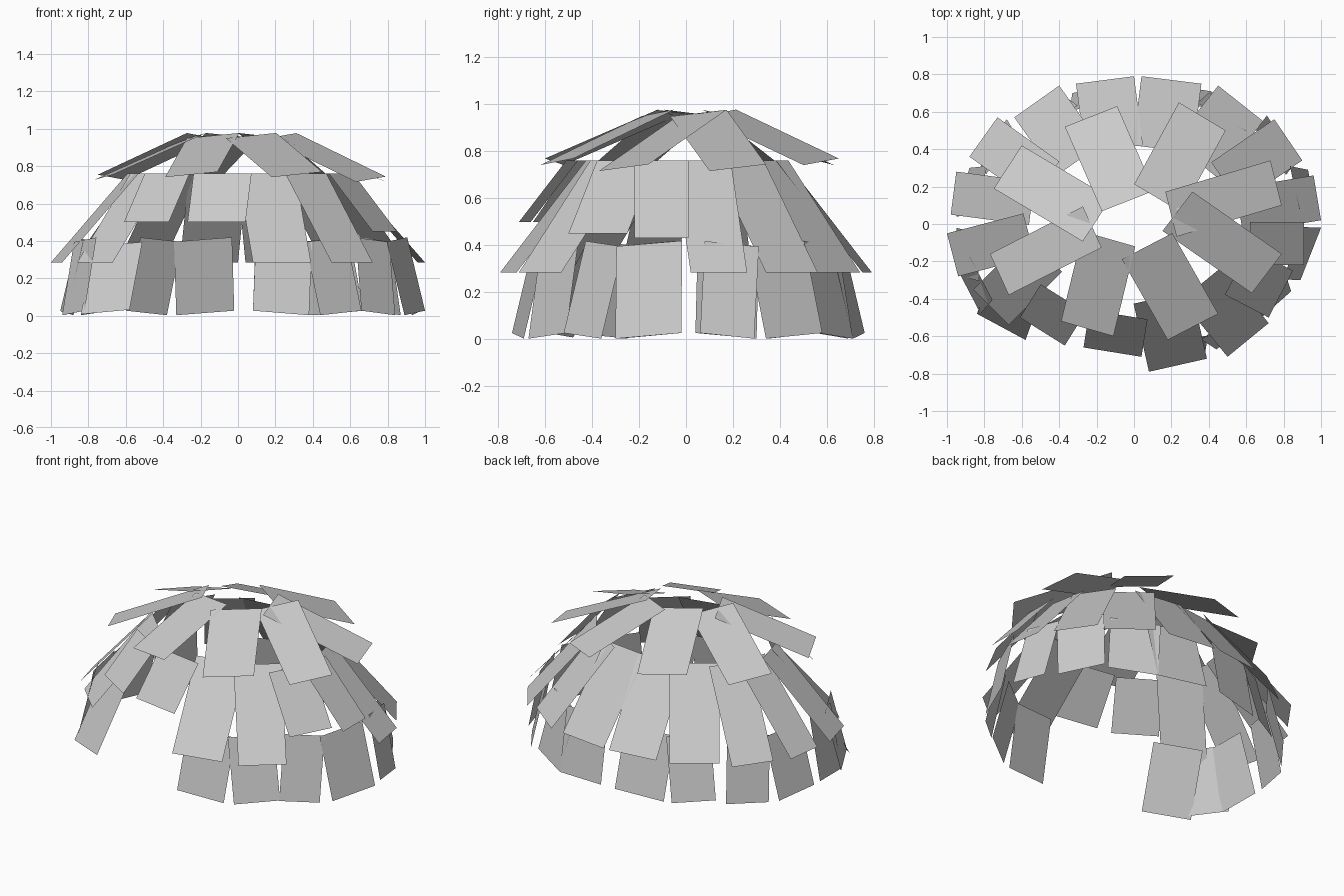
import bpy
from mathutils import Vector

default_cube = bpy.data.objects.get("Cube")
if default_cube:
    bpy.data.objects.remove(default_cube, do_unlink=True)

# One plain grey for every panel
grey = bpy.data.materials.new("plain_grey")
grey.use_nodes = True
grey.diffuse_color = (0.6, 0.6, 0.6, 1.0)
shader = grey.node_tree.nodes["Principled BSDF"]
shader.inputs["Base Color"].default_value = grey.diffuse_color
shader.inputs["Roughness"].default_value = 0.9


def add_panel(name, start, end, bottom, top, run, roll):
    """Rectangular sheet: lower edge from start to end, leaning inward by run."""
    a = Vector((start[0], start[1], bottom * 100 - roll)) / 100
    b = Vector((end[0], end[1], bottom * 100 + roll)) / 100
    edge = b - a
    inward = Vector((-edge.y, edge.x, 0)).normalized()
    rise = inward * run + Vector((0, 0, top - bottom))
    # keep the corners square
    rise -= edge * (rise.dot(edge) / edge.length_squared)
    mesh = bpy.data.meshes.new(name)
    mesh.from_pydata([a, b, b + rise, a + rise], [], [(0, 1, 2, 3)])
    mesh.materials.append(grey)
    panel = bpy.data.objects.new(name, mesh)
    bpy.context.collection.objects.link(panel)


def add_ring(name, edges, bottom, top, run, roll, alternate=False, stretch=0.0):
    """Ring of panels; each edge is x, y, x, y in hundredths, counterclockwise,
    with its own bottom height added where it differs from the ring's."""
    for i, (x1, y1, x2, y2, *own_bottom) in enumerate(edges):
        low = own_bottom[0] / 100 if own_bottom else bottom
        middle_x = (x1 + x2) / 200
        reach = run * (top - low) / (top - bottom) * (1 + stretch * middle_x ** 2)
        tilt = -roll if alternate and i % 2 == 0 else roll
        add_panel(f"{name}_{i + 1}", (x1, y1), (x2, y2), low, top, reach, tilt)


# Wall panels, with an open doorway at the front
wall_edges = [
    (8, -74, 38, -69), (44, -67, 66, -51), (66, -52, 84, -36), (89, -30, 100, -2),
    (98, 6, 93, 29), (87, 34, 71, 58), (67, 56, 41, 71), (41, 71, 8, 76),
    (-2, 76, -33, 70), (-38, 69, -60, 55), (-68, 56, -84, 35), (-88, 30, -95, 4),
    (-95, -2, -92, -28), (-94, -25, -82, -48),
]
add_ring("wall_panel", wall_edges, bottom=0.015, top=0.41, run=0.09,
         roll=1.2, alternate=True)

# Panel beside the doorway leans in further, under the eave
add_panel("doorway_panel", (-84, -48), (-58, -62), bottom=0.02, top=0.385,
          run=0.2, roll=1.2)

# Lower roof panels, raised over the doorway
eave_edges = [
    (8, -79, 39, -72), (50, -71, 72, -53), (72, -50, 85, -25, 45), (91, -22, 91, 1, 43),
    (100, 2, 96, 26), (90, 34, 75, 56), (69, 55, 45, 74), (36, 75, 4, 79),
    (0, 79, -31, 75), (-40, 74, -64, 57), (-73, 57, -88, 36), (-95, 28, -98, 5),
    (-100, -5, -94, -28), (-86, -35, -67, -54), (-61, -50, -37, -65, 50),
    (-27, -66, 4, -71, 50),
]
add_ring("eave_panel", eave_edges, bottom=0.285, top=0.76, run=0.37, roll=0,
         stretch=0.15)

# Crown panels around the smoke hole; those on the long sides hang lower
crown_edges = [
    (49, 50, 24, 65), (-9, 63, -37, 52), (-60, 42, -75, 19, 74), (-77, -16, -67, -38, 74),
    (-39, -52, -11, -60), (18, -62, 45, -48), (63, -37, 79, -16, 73), (79, 10, 73, 34, 73),
]
add_ring("crown_panel", crown_edges, bottom=0.755, top=0.965, run=0.49, roll=1.4,
         stretch=0.12)
